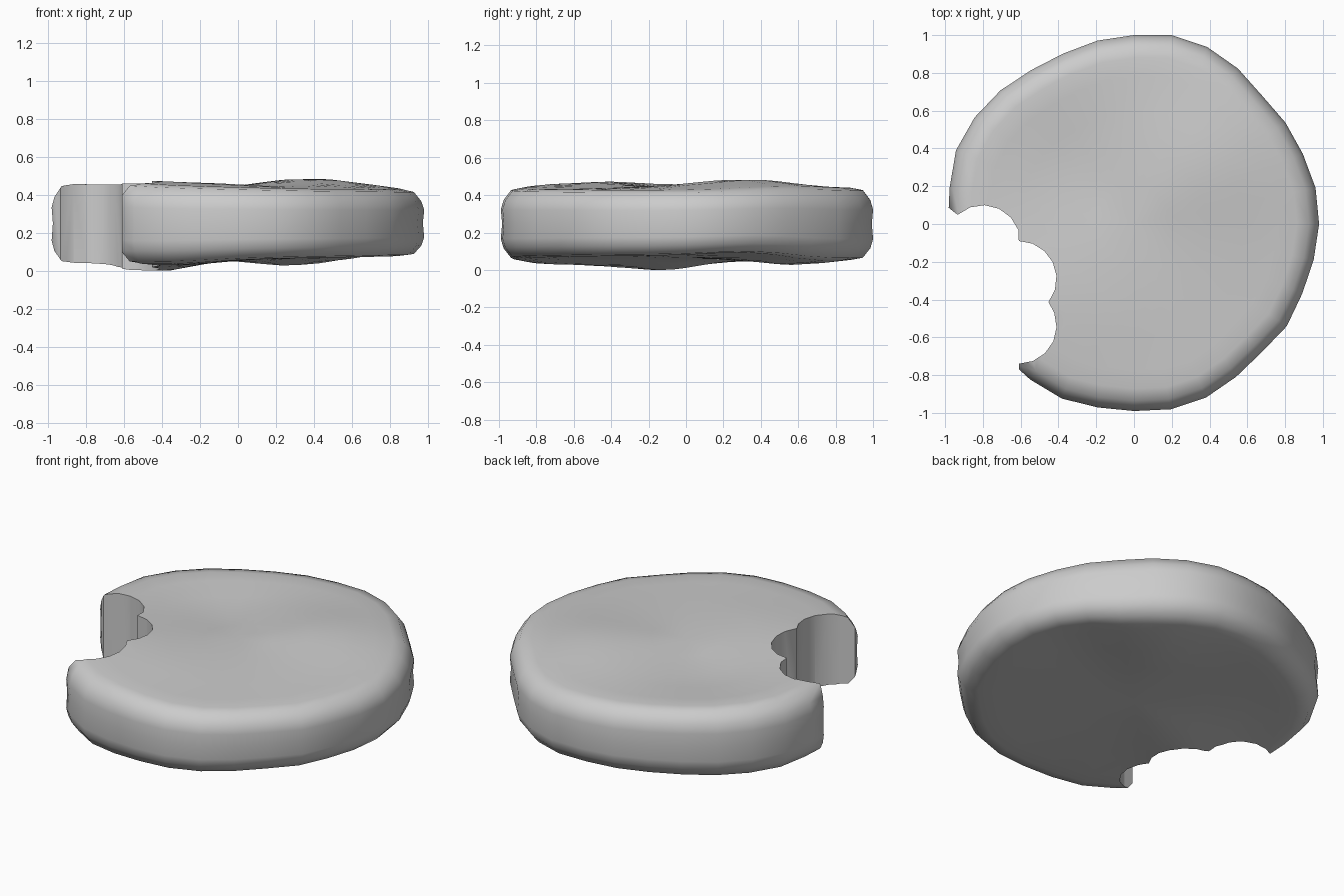
import bpy, bmesh
from math import sin, cos, pi, exp, radians

if "Cube" in bpy.data.objects:
    bpy.data.objects.remove(bpy.data.objects["Cube"])

# Slightly uneven outline: radius at each of 32 equal angles, from +x counter-clockwise
RADII = [.98, .98, .968, .965, .96, .99, 1.014, 1.02, 1.0, .99, .977, .98, 1.0, 1.015, 1.02, .995,
         .985, .98, .98, .98, .98, .99, 1.0, .99, .99, 1.0, .995, .973, .958, .973, .964, .97]
N = len(RADII)
# Gentle lumps: x, y, height, spread
TOP_LUMPS = [(.4, .32, .055, .27), (-.55, -.4, .025, .25), (-.32, .3, -.03, .2),
             (.5, -.25, .01, .25), (-.1, -.45, .015, .2)]
LOW_LUMPS = [(-.45, -.15, -.058, .2), (.3, .57, -.04, .2), (-.3, -.65, -.025, .2), (.75, .3, .02, .2)]


def lumps(x, y, table):
    return sum(h * exp(-((x - a) ** 2 + (y - b) ** 2) / (2 * s * s)) for a, b, h, s in table)


def top_z(x, y):
    return .445 - .02 * x + lumps(x, y, TOP_LUMPS)


def low_z(x, y):
    return .068 + .018 * x + lumps(x, y, LOW_LUMPS)


def finish(name, bm):
    bmesh.ops.recalc_face_normals(bm, faces=bm.faces)
    mesh = bpy.data.meshes.new(name)
    bm.to_mesh(mesh)
    bm.free()
    ob = bpy.data.objects.new(name, mesh)
    bpy.context.collection.objects.link(ob)
    return ob


# Biscuit body: concentric rings, from the bottom centre round the rim to the top centre
# (radius factor, height between bottom surface 0 and top surface 1)
PROFILE = [(.2, 0), (.4, 0), (.6, 0), (.78, 0), (.88, 0), (.945, .02), (.985, .15), (1, .28),
           (.993, .5), (1, .7), (.985, .83), (.945, .97), (.88, 1), (.78, 1), (.6, 1), (.4, 1), (.2, 1)]
bm = bmesh.new()
rings = []
for f, t in PROFILE:
    ring = []
    for i, r in enumerate(RADII):
        a = 2 * pi * i / N
        x, y = f * r * cos(a), f * r * sin(a)
        ring.append(bm.verts.new((x, y, low_z(x, y) * (1 - t) + top_z(x, y) * t)))
    rings.append(ring)
for lo, hi in zip(rings, rings[1:]):
    for i in range(N):
        j = (i + 1) % N
        bm.faces.new((lo[i], lo[j], hi[j], hi[i]))
for ring, z in ((rings[0], low_z(0, 0)), (rings[-1], top_z(0, 0))):
    c = bm.verts.new((0, 0, z))
    for i in range(N):
        bm.faces.new((c, ring[i], ring[(i + 1) % N]))
low = min(v.co.z for v in bm.verts)
bmesh.ops.translate(bm, verts=bm.verts, vec=(0, 0, -low))
cookie = finish("bitten_cookie", bm)


# Bite cutter: one prism whose inner side is a chain of tooth arcs
def arc(cx, cy, start, end, steps, r=.2):
    return [(cx + r * cos(radians(start + (end - start) * k / steps)),
             cy + r * sin(radians(start + (end - start) * k / steps))) for k in range(steps + 1)]


outline = [(-1.3, .13), (-1.02, .12), (-.98, .085)]
outline += arc(-.8, -.1, 132, 20, 5)
outline += arc(-.61, -.29, 90, -38, 6)
outline += arc(-.61, -.54, 20, -90, 5)
outline += [(-.61, -1.2), (-1.3, -1.2)]
bm = bmesh.new()
base = bm.faces.new([bm.verts.new((x, y, -.3)) for x, y in outline])
ext = bmesh.ops.extrude_face_region(bm, geom=[base])
bmesh.ops.translate(bm, vec=(0, 0, 1.2),
                    verts=[g for g in ext["geom"] if isinstance(g, bmesh.types.BMVert)])
cutter = finish("bite_cutter", bm)
cutter.hide_render = True

mod = cookie.modifiers.new("bite", 'BOOLEAN')
mod.object = cutter
mod.operation = 'DIFFERENCE'
mod.solver = 'EXACT'
bpy.context.view_layer.objects.active = cookie
cookie.select_set(True)
cutter.select_set(False)
bpy.ops.object.modifier_apply(modifier="bite")
bpy.data.objects.remove(cutter)

# Smooth crust with crisp bite edges; rest on the ground
low = min(v.co.z for v in cookie.data.vertices)
for v in cookie.data.vertices:
    v.co.z -= low
bpy.ops.object.shade_smooth_by_angle(angle=radians(58))
